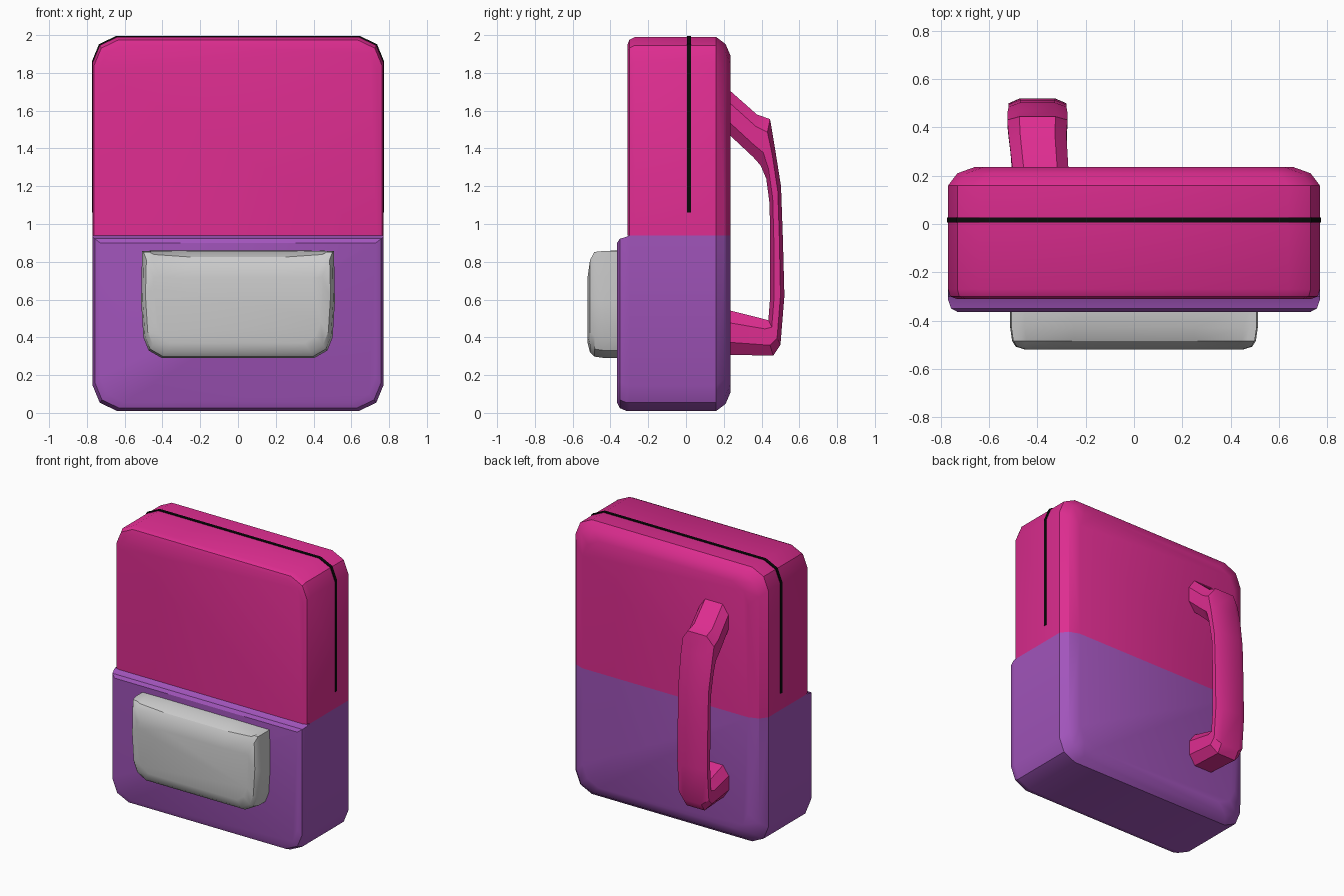
import bpy, bmesh
from math import radians

if "Cube" in bpy.data.objects:
    bpy.data.objects.remove(bpy.data.objects["Cube"])


def material(name, rgb):
    m = bpy.data.materials.new(name)
    m.diffuse_color = (*rgb, 1)
    m.use_nodes = True
    m.node_tree.nodes["Principled BSDF"].inputs["Base Color"].default_value = m.diffuse_color
    return m


PINK = material("pink", (0.73, 0.026, 0.28))
PURPLE = material("purple", (0.36, 0.09, 0.50))
BLACK = material("black", (0.003, 0.003, 0.003))


def loft(name, rings, mat=None, seam=None, angle=30):
    """Skin closed rings of equal length; drop hidden faces lying at z = seam."""
    bm = bmesh.new()
    rows = [[bm.verts.new(p) for p in ring] for ring in rings]
    n = len(rows[0])
    for a, b in zip(rows, rows[1:]):
        for i in range(n):
            j = (i + 1) % n
            bm.faces.new((a[i], a[j], b[j], b[i]))
    bm.faces.new(rows[0])
    bm.faces.new(rows[-1][::-1])
    bmesh.ops.recalc_face_normals(bm, faces=bm.faces[:])
    if seam is not None:
        hidden = [f for f in bm.faces if all(abs(v.co.z - seam) < 1e-4 for v in f.verts)]
        bmesh.ops.delete(bm, geom=hidden, context='FACES')
    me = bpy.data.meshes.new(name)
    bm.to_mesh(me)
    bm.free()
    ob = bpy.data.objects.new(name, me)
    bpy.context.collection.objects.link(ob)
    if mat:
        me.materials.append(mat)
    bpy.ops.object.select_all(action='DESELECT')
    ob.select_set(True)
    bpy.context.view_layer.objects.active = ob
    bpy.ops.object.shade_smooth_by_angle(angle=radians(angle))
    return ob


def u_ring(y, w, z_round, z_flat, k=1.0):
    """Rectangle in xz with rounded corners at z_round and square ones at z_flat."""
    s = 1 if z_round > z_flat else -1
    right = [(w, z_flat), (w, z_round - s * 0.14 * k),
             (w - 0.038 * k, z_round - s * 0.048 * k), (w - 0.13 * k, z_round - s * 0.004)]
    pts = right + [(-x, z) for x, z in reversed(right)]
    return [(x, y, z) for x, z in pts]


SEAM = 0.94

# Upper body
loft("upper_body", [u_ring(y, 0.77 - d, 1.994 - e, SEAM) for y, d, e in (
    (0.236, 0.11, 0.10), (0.21, 0.038, 0.038), (0.16, 0, 0),
    (-0.27, 0, 0), (-0.30, 0.008, 0.015), (-0.31, 0.035, 0.04))], PINK, SEAM)

# Lower body, with the thicker front
loft("lower_body", [u_ring(y, 0.77 - d, 0.006 + e, top) for y, d, e, top in (
    (0.236, 0.11, 0.10, SEAM), (0.21, 0.038, 0.038, SEAM), (0.16, 0, 0, SEAM),
    (-0.30, 0, 0, SEAM), (-0.315, 0, 0, 0.932), (-0.35, 0.012, 0.015, 0.922),
    (-0.365, 0.04, 0.045, 0.90))], PURPLE, SEAM)


# Front pocket, whose lid slopes down in the middle between its raised corners
def pocket_ring(y, w, bottom, corner, mid):
    right = [(0.40 * w / 0.51, bottom), (w - 0.04, bottom + 0.04), (w - 0.012, bottom + 0.11),
             (w, bottom + 0.30), (w - 0.005, corner), (w - 0.035, corner),
             (w - 0.06, (corner + mid) / 2), (0.25, mid)]
    pts = right + [(-x, z) for x, z in reversed(right)]
    return [(x, y, z) for x, z in pts]


loft("front_pocket", [
    pocket_ring(-0.35, 0.513, 0.290, 0.858, 0.860),
    pocket_ring(-0.43, 0.513, 0.290, 0.858, 0.855),
    pocket_ring(-0.485, 0.505, 0.298, 0.852, 0.825),
    pocket_ring(-0.508, 0.490, 0.320, 0.810, 0.785),
    pocket_ring(-0.521, 0.450, 0.370, 0.720, 0.715)])

# Zipper running over the top
outer = u_ring(0, 0.774, 2.0, 1.06)
inner = u_ring(0, 0.754, 1.98, 1.06)
band = outer + inner[::-1]
loft("zipper", [[(x, y, z) for x, _, z in band] for y in (0.006, 0.026)], BLACK)

# Shoulder strap: outer (y, z), inner (y, z), centre x, half width
stations = [
    ((0.20, 1.735), (0.20, 1.50), -0.385, 0.115),
    ((0.375, 1.58), (0.355, 1.355), -0.40, 0.12),
    ((0.445, 1.555), (0.395, 1.31), -0.40, 0.125),
    ((0.468, 1.42), (0.425, 1.24), -0.40, 0.125),
    ((0.503, 1.20), (0.442, 1.11), -0.40, 0.12),
    ((0.513, 0.92), (0.446, 0.92), -0.40, 0.12),
    ((0.521, 0.62), (0.446, 0.62), -0.40, 0.12),
    ((0.500, 0.36), (0.436, 0.49), -0.40, 0.12),
    ((0.462, 0.303), (0.400, 0.50), -0.40, 0.12),
    ((0.20, 0.308), (0.20, 0.55), -0.39, 0.115)]
section = [(-0.6, 0), (0.6, 0), (1, 0.28), (1, 0.72),
           (0.6, 1), (-0.6, 1), (-1, 0.72), (-1, 0.28)]
loft("shoulder_strap", [
    [(cx + u * hw, o[0] + (i[0] - o[0]) * t, o[1] + (i[1] - o[1]) * t) for u, t in section]
    for o, i, cx, hw in stations], PINK)
